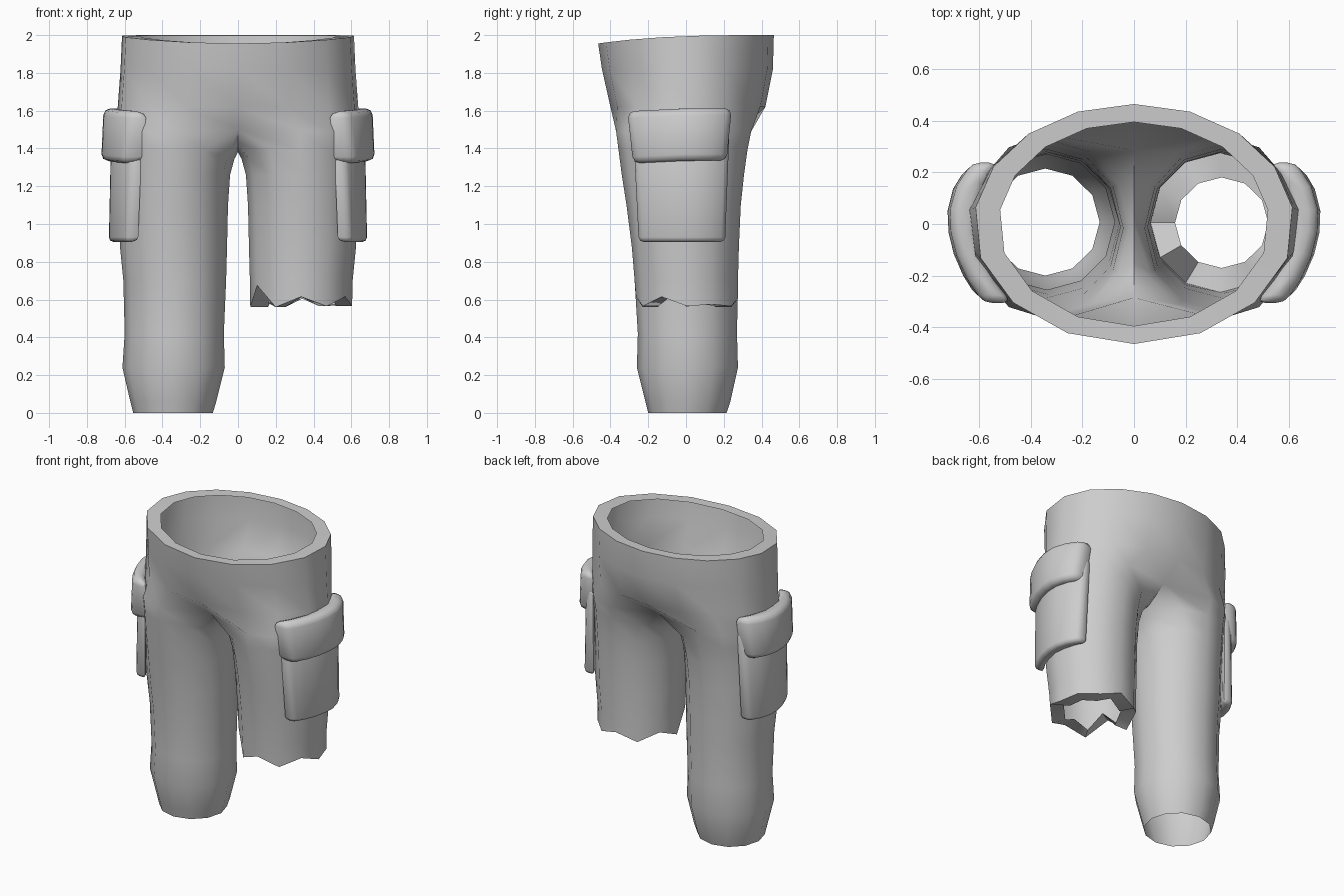
import bpy, bmesh, math

if "Cube" in bpy.data.objects:
    bpy.data.objects.remove(bpy.data.objects["Cube"])

fabric = bpy.data.materials.new("grey_fabric")
fabric.diffuse_color = (0.61, 0.61, 0.61, 1)
fabric.use_nodes = True
fabric.node_tree.nodes["Principled BSDF"].inputs["Base Color"].default_value = fabric.diffuse_color


def finish(bm, name, angle):
    mesh = bpy.data.meshes.new(name)
    bm.to_mesh(mesh)
    bm.free()
    ob = bpy.data.objects.new(name, mesh)
    bpy.context.collection.objects.link(ob)
    mesh.materials.append(fabric)
    bpy.ops.object.select_all(action='DESELECT')
    ob.select_set(True)
    bpy.context.view_layer.objects.active = ob
    bpy.ops.object.shade_smooth_by_angle(angle=math.radians(angle))
    return ob


def leg_ring(z, x_in, x_out, y_front, y_back):
    """Twelve points, from the inner front round the outside to the inner back, then the inside."""
    cx, rx = (x_in + x_out) / 2, (x_out - x_in) / 2
    cy, ry = (y_front + y_back) / 2, (y_back - y_front) / 2
    angles = [math.radians(30 * j) for j in range(-4, 8)]
    return [(cx + rx * math.cos(a), cy + ry * math.sin(a), z) for a in angles]


def hip_ring(z, x_out, y_front, y_back):
    """Half of the hip outline: nine points from front centre to back centre."""
    pts = []
    for j in range(-4, 5):
        a = math.radians(8 + j * (20.5 if j > 0 else 24.5))
        y = math.sin(a) * (y_back if j > 0 else -y_front)
        top = 2 - 0.045 * (max(0, 0.46 - y) / 0.93) ** 3
        pts.append((x_out * math.cos(a) if abs(j) < 4 else 0, y, top if z is None else z))
    return pts


# Hips: rim, waist and seat; None follows the sloping rim
rim = hip_ring(None, 0.62, -0.465, 0.465)
rim_lip = [(x * 0.845, y * 0.85, z - 0.002) for x, y, z in rim]
hips = [rim_lip, rim, hip_ring(1.82, 0.628, -0.445, 0.46), hip_ring(1.62, 0.643, -0.40, 0.42)]

# Crotch ring shared by both legs, with its seam on the centre plane
crotch = leg_ring(1.49, 0.02, 0.64, -0.37, 0.345)
crotch[0], crotch[8] = (0, -0.285, 1.50), (0, 0.285, 1.50)
crotch[9:12] = [(0, 0.15, 1.415), (0, 0, 1.38), (0, -0.15, 1.415)]

# Round arch just below the seam
arch = leg_ring(1.39, 0.019, 0.635, -0.357, 0.325)
arch[9:12] = [(x, y, 1.345) for x, y, z in arch[9:12]]

upper_leg = [(1.26, 0.042, 0.631, -0.34, 0.307), (1.1, 0.053, 0.628, -0.315, 0.29),
             (0.88, 0.058, 0.625, -0.287, 0.28), (0.7, 0.063, 0.607, -0.272, 0.275)]
long_end = [(0.42, 0.075, 0.60, -0.255, 0.27), (0.24, 0.07, 0.612, -0.26, 0.275),
            (0.06, 0.115, 0.57, -0.215, 0.235), (0, 0.133, 0.555, -0.20, 0.215)]

# Torn hem of the short leg, with a lip turned inwards
hem_z = [0.56, 0.615, 0.565, 0.615, 0.565, 0.575, 0.565, 0.605, 0.56, 0.615, 0.56, 0.675]
torn = [(x, y, z) for (x, y, _), z in zip(leg_ring(0.56, 0.065, 0.604, -0.265, 0.275), hem_z)]
torn_lip = [(0.34 + (x - 0.335) * 0.67, 0.005 + (y - 0.005) * 0.65, z) for x, y, z in torn]

bm = bmesh.new()


def skin(rows, side, closed):
    grid = [[bm.verts.new((side * x, y, z)) for x, y, z in row] for row in rows]
    n = len(rows[0])
    for a, b in zip(grid, grid[1:]):
        for j in range(n if closed else n - 1):
            k = (j + 1) % n
            f = [a[j], b[j], b[k], a[k]]
            bm.faces.new(f if side > 0 else f[::-1])


for side in (1, -1):
    skin(hips + [crotch[:9]], side, False)
    rows = [crotch, arch] + [leg_ring(*r) for r in upper_leg]
    rows += [torn, torn_lip] if side > 0 else [leg_ring(*r) for r in long_end]
    skin(rows, side, True)
bmesh.ops.remove_doubles(bm, verts=bm.verts[:], dist=0.0005)
finish(bm, "trousers", 60)


def pocket_part(name, side, z0, z1, y_low, y_high, out, bevel, slope):
    """Curved pad that wraps the outside of the thigh."""
    bm = bmesh.new()
    rings, n = [], 6
    for i in range(n + 1):
        ring = []
        for inner, top in ((0, 0), (0, 1), (1, 1), (1, 0)):
            lo, hi = y_high if top else y_low
            y = lo + (hi - lo) * i / n
            bend = 1.15 if y < 0.03 else 2.0
            x = 0.61 - 1.45 * y * y if inner else out - bend * (y - 0.03) ** 2
            z = (z1 if top else z0) - slope * max(0, -y)
            if top and not inner:
                x -= 0.012
            ring.append(bm.verts.new((side * x, y, z)))
        rings.append(ring)
    for a, b in zip(rings, rings[1:]):
        for k in range(4):
            m = (k + 1) % 4
            bm.faces.new((a[k], a[m], b[m], b[k]))
    bm.faces.new(rings[0][::-1])
    bm.faces.new(rings[-1])
    bmesh.ops.recalc_face_normals(bm, faces=bm.faces[:])
    sharp = [e for e in bm.edges if e.calc_face_angle(0) > math.radians(45)]
    bmesh.ops.bevel(bm, geom=sharp, offset=bevel, segments=2, profile=0.5,
                    affect='EDGES', clamp_overlap=True)
    finish(bm, name, 60)


# Cargo pockets with flaps on both thighs
for side, label in ((1, "right"), (-1, "left")):
    pocket_part(label + "_pocket", side, 0.905, 1.5, (-0.25, 0.207), (-0.28, 0.23), 0.685, 0.03, 0)
    pocket_part(label + "_pocket_flap", side, 1.335, 1.612, (-0.28, 0.215), (-0.31, 0.242),
                0.725, 0.035, 0.05)
